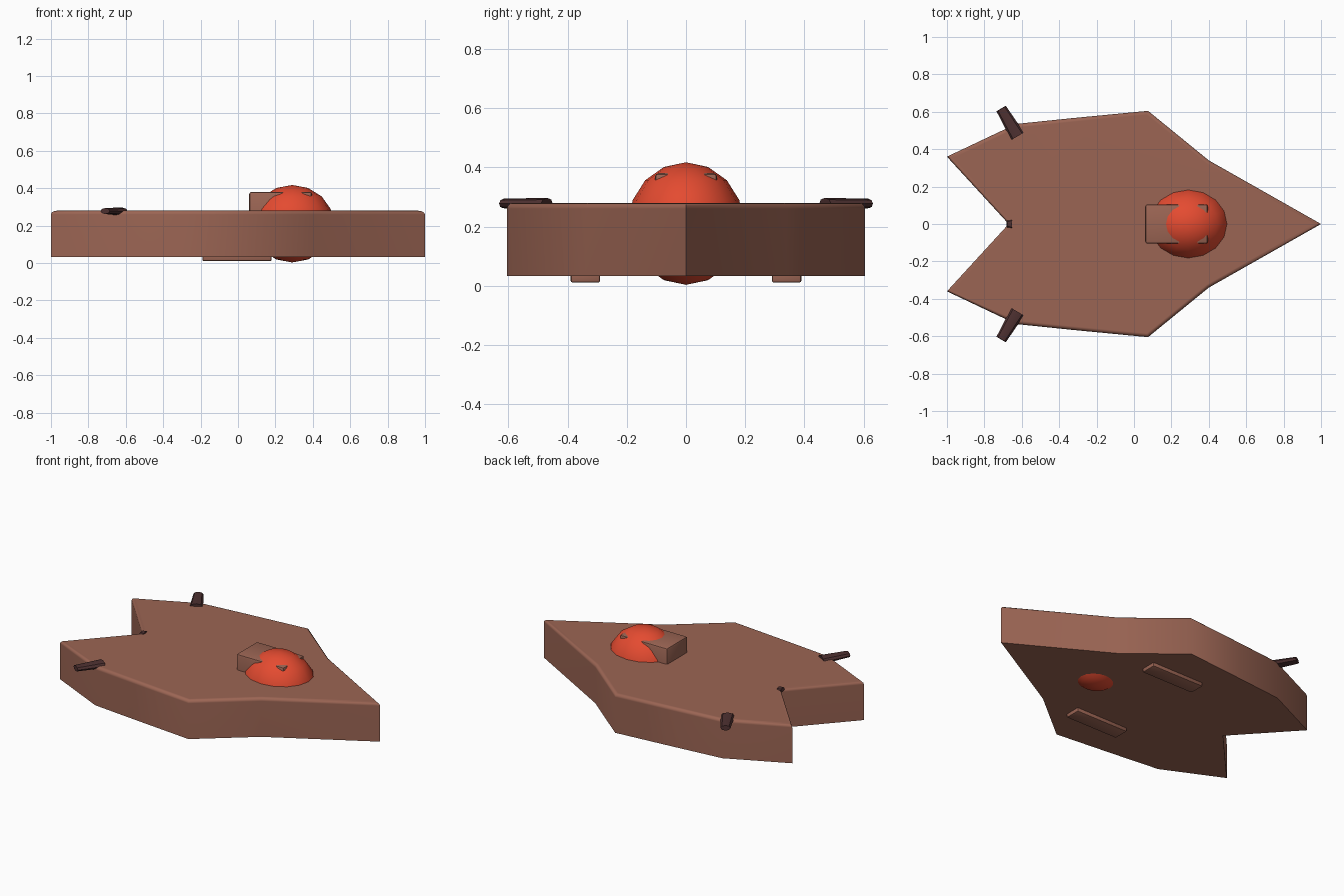
import bpy, bmesh, math
from mathutils import Matrix, Vector

cube = bpy.data.objects.get("Cube")
if cube:
    bpy.data.objects.remove(cube, do_unlink=True)


def make_material(name, rgb):
    mat = bpy.data.materials.new(name)
    mat.use_nodes = True
    mat.diffuse_color = (*rgb, 1)
    node = next(n for n in mat.node_tree.nodes if n.type == 'BSDF_PRINCIPLED')
    node.inputs["Base Color"].default_value = (*rgb, 1)
    return mat


brown = make_material("clay brown", (0.33, 0.13, 0.088))
red = make_material("bright red", (0.78, 0.07, 0.03))
dark = make_material("dark maroon", (0.075, 0.03, 0.03))


def finish(name, bm, mat, angle):
    bmesh.ops.recalc_face_normals(bm, faces=bm.faces)
    mesh = bpy.data.meshes.new(name)
    bm.to_mesh(mesh)
    bm.free()
    mesh.materials.append(mat)
    obj = bpy.data.objects.new(name, mesh)
    bpy.context.collection.objects.link(obj)
    bpy.ops.object.select_all(action='DESELECT')
    obj.select_set(True)
    bpy.context.view_layer.objects.active = obj
    bpy.ops.object.shade_smooth_by_angle(angle=math.radians(angle))
    return obj


def box(name, low, high, mat, bevel):
    low, high = Vector(low), Vector(high)
    bm = bmesh.new()
    bmesh.ops.create_cube(bm, size=1)
    bmesh.ops.scale(bm, vec=high - low, verts=bm.verts)
    bmesh.ops.translate(bm, vec=(low + high) / 2, verts=bm.verts)
    bmesh.ops.bevel(bm, geom=bm.edges[:], offset=bevel, segments=2, profile=0.5, affect='EDGES')
    return finish(name, bm, mat, 40)


def barrel(name, base, tip, r_base, r_tip, flatten):
    # Tapered barrel lying between two points, squashed in height
    base, tip = Vector(base), Vector(tip)
    axis = tip - base
    bm = bmesh.new()
    bmesh.ops.create_cone(bm, cap_ends=True, segments=8, radius1=r_base,
                          radius2=r_tip, depth=axis.length)
    bmesh.ops.rotate(bm, matrix=axis.to_track_quat('Z', 'Y').to_matrix(), verts=bm.verts)
    bmesh.ops.scale(bm, vec=(1, 1, flatten), verts=bm.verts)
    bmesh.ops.translate(bm, vec=(base + tip) / 2, verts=bm.verts)
    return finish(name, bm, dark, 30)


# Hull: mirrored outline raised into a slab with a rounded upper rim
BOTTOM, TOP = 0.033, 0.28
half = [(0.4, 0.34), (0.075, 0.605), (-0.33, 0.566), (-0.63, 0.535), (-1, 0.36)]
outline = [(1, 0)] + half + [(-0.67, 0)] + [(x, -y) for x, y in reversed(half)]
bm = bmesh.new()
face = bm.faces.new([bm.verts.new((x, y, BOTTOM)) for x, y in outline])
raised = bmesh.ops.extrude_face_region(bm, geom=[face], use_keep_orig=True)
bmesh.ops.translate(bm, vec=(0, 0, TOP - BOTTOM),
                    verts=[g for g in raised["geom"] if isinstance(g, bmesh.types.BMVert)])
rim = [e for e in bm.edges if all(v.co.z > TOP - 0.01 for v in e.verts)]
bmesh.ops.bevel(bm, geom=rim, offset=0.02, segments=3, profile=0.5, affect='EDGES')
hull = finish("hull", bm, brown, 50)
hull.modifiers.new("even shading", 'WEIGHTED_NORMAL').keep_sharp = True

# Cockpit dome passing through the hull
bm = bmesh.new()
bmesh.ops.create_uvsphere(bm, u_segments=16, v_segments=8, radius=1)
bmesh.ops.scale(bm, vec=(0.222, 0.195, 0.207), verts=bm.verts)
bmesh.ops.translate(bm, vec=(0.29, 0, 0.21), verts=bm.verts)
finish("cockpit_dome", bm, red, 40)

# Block behind the dome, with its front corners just reaching the dome surface
box("cockpit_block", (0.06, -0.105, 0.15), (0.395, 0.105, 0.38), brown, 0.012)

# Skids and wing barrels on both sides
for side, s in (("left", 1), ("right", -1)):
    y = 0.34 * s
    box(side + "_skid", (-0.19, y - 0.05, 0.01), (0.18, y + 0.05, 0.06), brown, 0.008)
    barrel(side + "_barrel", (-0.623, 0.47 * s, 0.274), (-0.71, 0.617 * s, 0.279),
           0.04, 0.029, 0.55)

# Small barrel in the rear notch
barrel("rear_barrel", (-0.655, 0, 0.275), (-0.68, 0, 0.279), 0.024, 0.018, 0.6)
